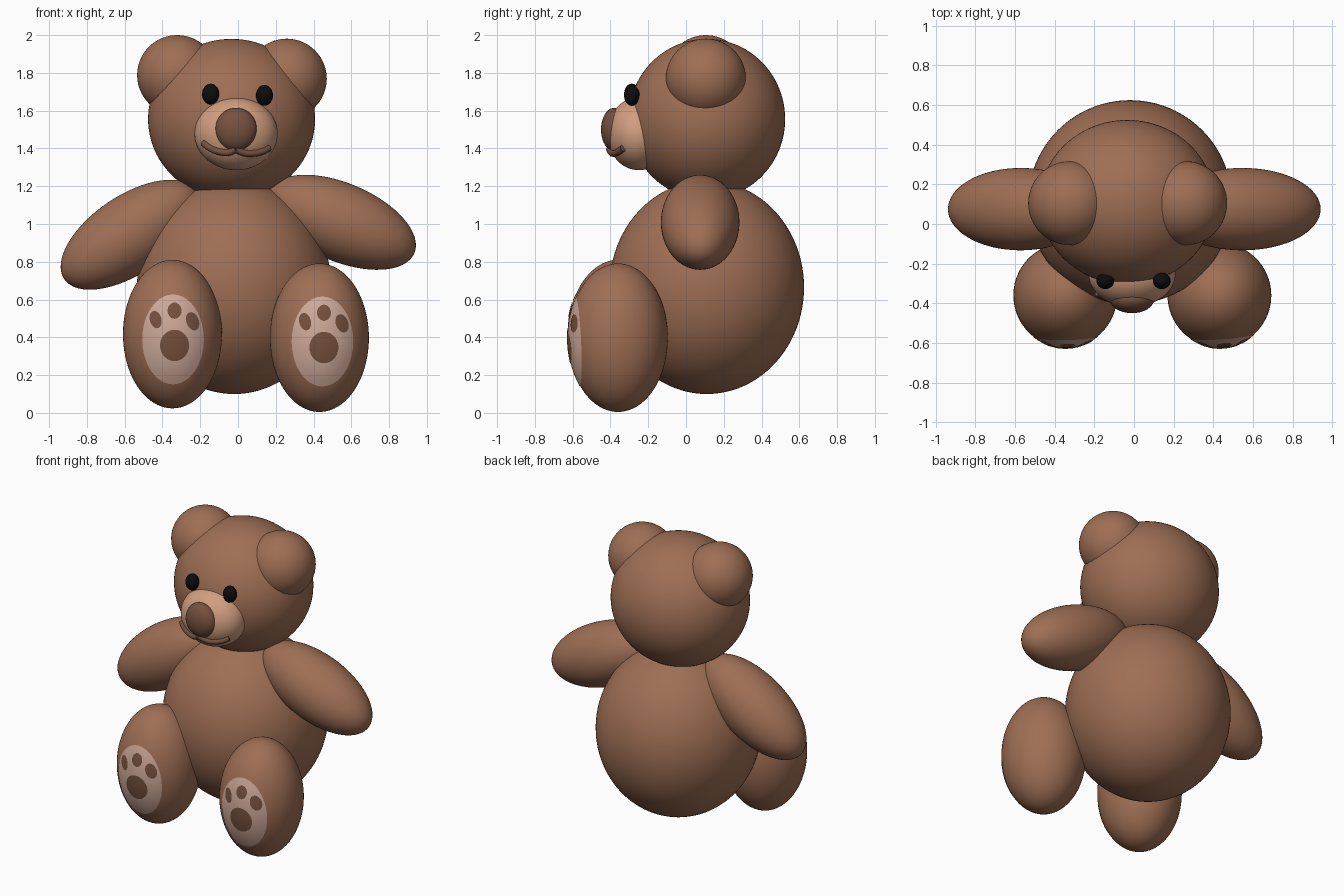
import bpy, bmesh, math
from mathutils import Vector, Matrix

if "Cube" in bpy.data.objects:
    bpy.data.objects.remove(bpy.data.objects["Cube"])


def material(name, rgb):
    m = bpy.data.materials.new(name)
    m.diffuse_color = (*rgb, 1.0)
    m.use_nodes = True
    m.node_tree.nodes["Principled BSDF"].inputs["Base Color"].default_value = m.diffuse_color
    return m


FUR = material("brown fur", (0.345, 0.158, 0.090))
SNOUT = material("tan snout", (0.640, 0.345, 0.215))
DARK = material("dark brown", (0.180, 0.082, 0.048))
PAD = material("pale pink pad", (0.620, 0.400, 0.320))
BLACK = material("eye black", (0.004, 0.004, 0.004))


def finish(name, bm, mat):
    me = bpy.data.meshes.new(name)
    bm.to_mesh(me)
    bm.free()
    for p in me.polygons:
        p.use_smooth = True
    me.materials.append(mat)
    ob = bpy.data.objects.new(name, me)
    bpy.context.collection.objects.link(ob)
    return ob


def ellipsoid(name, centre, radii, mat, tilt=0.0, segs=64):
    """Smooth ellipsoid, tilted in the front plane by an angle in degrees."""
    bm = bmesh.new()
    bmesh.ops.create_uvsphere(bm, u_segments=segs, v_segments=segs // 2, radius=1.0)
    xf = (Matrix.Translation(centre) @ Matrix.Rotation(math.radians(tilt), 4, 'Y')
          @ Matrix.Diagonal((*radii, 1.0)))
    bm.transform(xf)
    return finish(name, bm, mat)


def front_y(centre, radii, x, z):
    """Front surface of an ellipsoid at a given x and z."""
    k = 1 - ((x - centre[0]) / radii[0]) ** 2 - ((z - centre[2]) / radii[2]) ** 2
    return centre[1] - radii[1] * math.sqrt(max(k, 0.0))


def patch(name, centre, radii, at, size, mat, lift, tilt=0.0, rings=8, segs=40):
    """Thin oval decal that follows the front of an ellipsoid."""
    bm = bmesh.new()
    a = math.radians(tilt)

    def vert(r, t):
        u, w = size[0] * r * math.cos(t), size[1] * r * math.sin(t)
        x = at[0] + u * math.cos(a) - w * math.sin(a)
        z = at[1] + u * math.sin(a) + w * math.cos(a)
        return bm.verts.new((x, front_y(centre, radii, x, z) - lift, z))

    mid = vert(0, 0)
    prev = None
    for i in range(1, rings + 1):
        ring = [vert(i / rings, 2 * math.pi * j / segs) for j in range(segs)]
        for j in range(segs):
            k = (j + 1) % segs
            if prev is None:
                bm.faces.new((mid, ring[j], ring[k]))
            else:
                bm.faces.new((prev[j], ring[j], ring[k], prev[k]))
        prev = ring
    return finish(name, bm, mat)


# Body and head
ellipsoid("body", (-0.02, 0.11, 0.665), (0.515, 0.515, 0.565), FUR, segs=96)
ellipsoid("head", (-0.034, 0.11, 1.555), (0.442, 0.415, 0.425), FUR, segs=96)

# Ears
ellipsoid("left_ear", (-0.322, 0.105, 1.788), (0.212, 0.212, 0.212), FUR)
ellipsoid("right_ear", (0.258, 0.105, 1.769), (0.212, 0.212, 0.212), FUR)

# Arms
ellipsoid("left_arm", (-0.572, 0.075, 0.943), (0.42, 0.208, 0.207), FUR, tilt=-34)
ellipsoid("right_arm", (0.547, 0.075, 1.009), (0.42, 0.208, 0.207), FUR, tilt=23)

# Legs with foot pads and toe marks
LEG_R = (0.262, 0.264, 0.393)
for side, leg, pad in (("left", (-0.347, -0.36, 0.417), (-0.344, 0.389)),
                       ("right", (0.431, -0.36, 0.398), (0.447, 0.378))):
    ellipsoid(side + "_leg", leg, LEG_R, FUR, segs=80)
    patch(side + "_foot_pad", leg, LEG_R, pad, (0.163, 0.238), PAD, 0.003)
    marks = (("sole_mark", (0.008, -0.032), (0.077, 0.083), 0),
             ("inner_toe", (-0.092, 0.105), (0.031, 0.047), 15),
             ("middle_toe", (0.008, 0.152), (0.037, 0.043), 0),
             ("outer_toe", (0.104, 0.096), (0.033, 0.050), 20))
    for name, off, size, tilt in marks:
        patch(side + "_" + name, leg, LEG_R, (pad[0] + off[0], pad[1] + off[1]),
              size, DARK, 0.006, tilt, rings=4, segs=28)

# Eyes
for side, x, z in (("left", -0.145, 1.688), ("right", 0.14, 1.681)):
    ellipsoid(side + "_eye", (x, -0.287, z), (0.045, 0.041, 0.055), BLACK, segs=32)

# Snout and nose
SN_C, SN_R = (-0.01, -0.25, 1.478), (0.22, 0.168, 0.193)
ellipsoid("snout", SN_C, SN_R, SNOUT)
ellipsoid("nose", (-0.01, -0.38, 1.50), (0.111, 0.07, 0.115), DARK, segs=48)

# Mouth: two smile arcs swept along the snout surface
cu = bpy.data.curves.new("mouth", 'CURVE')
cu.dimensions = '3D'
cu.bevel_depth = 0.018
cu.bevel_resolution = 4
cu.use_fill_caps = True
arcs = (((-0.185, 1.430), (-0.15, 1.403), (-0.10, 1.383), (-0.055, 1.378), (-0.012, 1.395)),
        ((-0.012, 1.395), (0.035, 1.376), (0.08, 1.374), (0.125, 1.383), (0.165, 1.402)))
for pts in arcs:
    sp = cu.splines.new('BEZIER')
    sp.bezier_points.add(len(pts) - 1)
    for bp, (x, z) in zip(sp.bezier_points, pts):
        bp.co = (x, front_y(SN_C, SN_R, x, z) - 0.004, z)
        bp.handle_left_type = bp.handle_right_type = 'AUTO'
    sp.resolution_u = 6
cu.materials.append(DARK)
mouth = bpy.data.objects.new("mouth", cu)
bpy.context.collection.objects.link(mouth)
